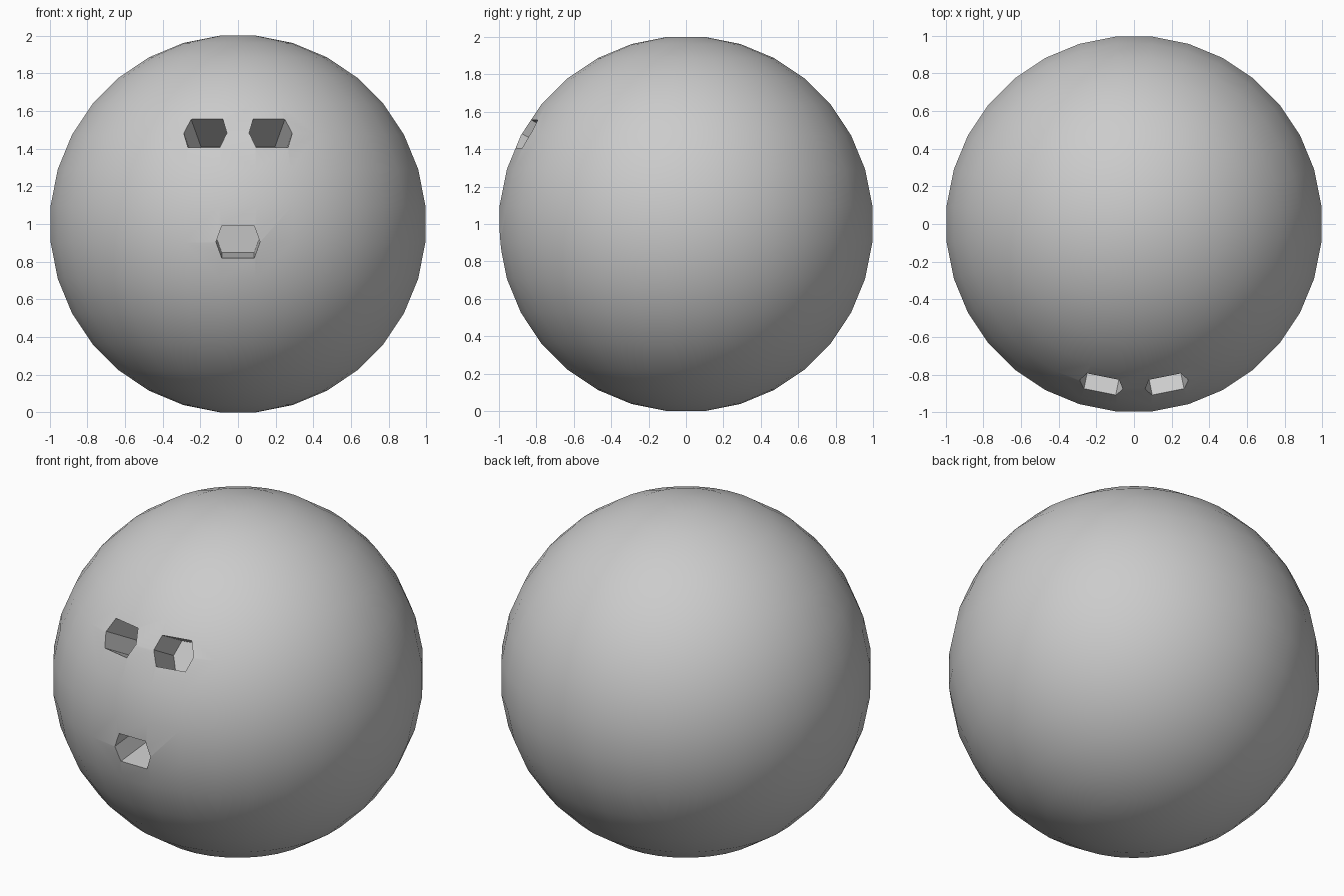
import bpy, bmesh
from math import sin, cos, pi, radians
from mathutils import Matrix, Vector

old = bpy.data.objects.get("Cube")
if old:
    bpy.data.objects.remove(old, do_unlink=True)

SIDES = 32
RADIUS = 1 / cos(pi / SIDES)      # flats of the outline touch the unit extents
CENTRE = Vector((0, 0, 1))

grey = bpy.data.materials.new("ball grey")
grey.use_nodes = True
grey.diffuse_color = (0.6, 0.6, 0.6, 1)
grey.node_tree.nodes["Principled BSDF"].inputs["Base Color"].default_value = (0.6, 0.6, 0.6, 1)


def make_object(name, bm):
    bmesh.ops.recalc_face_normals(bm, faces=bm.faces)
    mesh = bpy.data.meshes.new(name)
    bm.to_mesh(mesh)
    bm.free()
    mesh.materials.append(grey)
    obj = bpy.data.objects.new(name, mesh)
    bpy.context.collection.objects.link(obj)
    return obj


# Ball: half circle profile spun round the upright axis, small flat caps
def make_ball():
    bm = bmesh.new()
    turn = Matrix.Rotation(pi / SIDES, 3, 'Z')
    verts = []
    for i in range(SIDES // 2):
        a = (i + 0.5) * 2 * pi / SIDES
        verts.append(bm.verts.new(turn @ Vector((RADIUS * sin(a), 0, RADIUS * cos(a)))))
    edges = [bm.edges.new(pair) for pair in zip(verts, verts[1:])]
    bmesh.ops.spin(bm, geom=verts + edges, axis=(0, 0, 1), cent=(0, 0, 0),
                   angle=2 * pi, steps=SIDES)
    bmesh.ops.remove_doubles(bm, verts=bm.verts, dist=0.001)
    bmesh.ops.holes_fill(bm, edges=[e for e in bm.edges if e.is_boundary], sides=0)
    bmesh.ops.translate(bm, verts=bm.verts, vec=CENTRE)
    return make_object("ball", bm)


# Cutter: six-sided prism aimed at the ball's centre
def make_cutter(name, azimuth, elevation, depth=0.31):
    hexagon = [(-0.117, 0), (-0.086, -0.086), (0.086, -0.086),
               (0.117, 0), (0.086, 0.086), (-0.086, 0.086)]
    bm = bmesh.new()
    face = bm.faces.new([bm.verts.new((x, -1.2, z)) for x, z in hexagon])
    ext = bmesh.ops.extrude_face_region(bm, geom=[face])["geom"]
    moved = [v for v in ext if isinstance(v, bmesh.types.BMVert)]
    bmesh.ops.translate(bm, verts=moved, vec=(0, 0.2 + depth, 0))
    aim = Matrix.Rotation(azimuth, 4, 'Z') @ Matrix.Rotation(-elevation, 4, 'X')
    bm.transform(Matrix.Translation(CENTRE) @ aim)
    obj = make_object(name, bm)
    obj.hide_render = True
    return obj


ball = make_ball()
cutters = [make_cutter("left_finger_hole", radians(11.5), radians(29)),
           make_cutter("right_finger_hole", radians(-11.5), radians(29)),
           make_cutter("thumb_hole", 0, radians(-5.5))]

# Drill the three holes, then drop the cutters
bpy.ops.object.select_all(action='DESELECT')
ball.select_set(True)
bpy.context.view_layer.objects.active = ball
for cutter in cutters:
    mod = ball.modifiers.new(cutter.name, 'BOOLEAN')
    mod.operation = 'DIFFERENCE'
    mod.solver = 'EXACT'
    mod.object = cutter
    bpy.ops.object.modifier_apply(modifier=mod.name)
    bpy.data.objects.remove(cutter, do_unlink=True)

bpy.ops.object.shade_smooth_by_angle(angle=radians(30))
